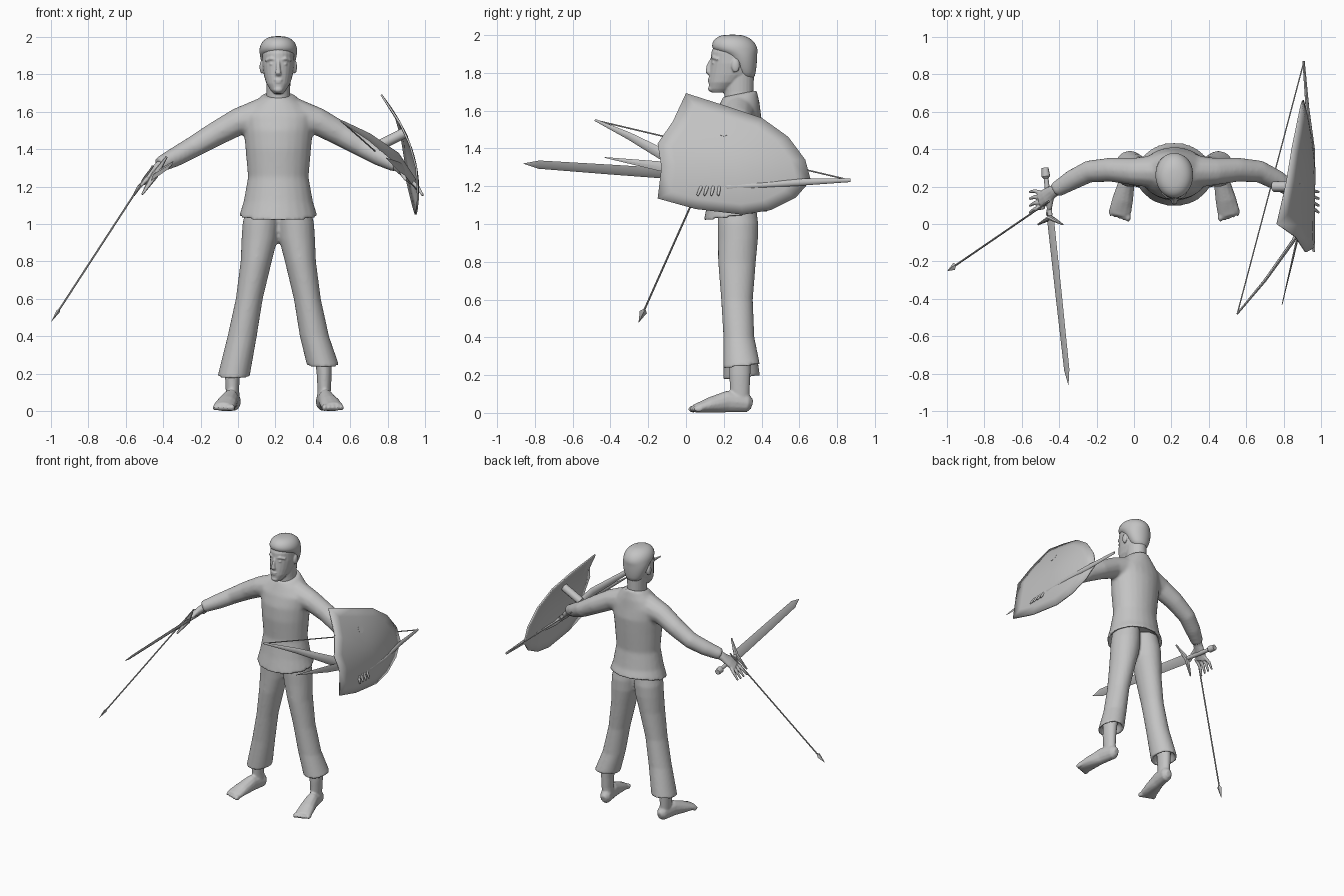
import bpy, bmesh, math
from mathutils import Vector

if "Cube" in bpy.data.objects:
    bpy.data.objects.remove(bpy.data.objects["Cube"])

MID = 0.215  # the figure's own centre line in x

grey = bpy.data.materials.new("plain_grey")
grey.use_nodes = True
grey.diffuse_color = (0.55, 0.55, 0.55, 1)
grey.node_tree.nodes["Principled BSDF"].inputs["Base Color"].default_value = (0.55, 0.55, 0.55, 1)


def skin(bm, rings):
    """Join rings of points into a closed tube."""
    rows = [[bm.verts.new(p) for p in ring] for ring in rings]
    n = len(rows[0])
    for a, b in zip(rows, rows[1:]):
        for i in range(n):
            bm.faces.new((a[i], a[(i + 1) % n], b[(i + 1) % n], b[i]))
    bm.faces.new(rows[0][::-1])
    bm.faces.new(rows[-1])


def circle(n):
    return [(math.cos(math.tau * i / n), math.sin(math.tau * i / n)) for i in range(n)]


def stack(bm, rows, flip=False, n=24):
    """Horizontal ellipses: (z, x, y, rx, ry, optional tilt toward the back)."""
    rings = []
    for z, x, y, rx, ry, *tilt in rows:
        x = 2 * MID - x if flip else x
        t = tilt[0] if tilt else 0
        rings.append([(x + c * rx, y + s * ry, z + t * s * ry) for c, s in circle(n)])
    skin(bm, rings)


def tube(bm, rows, hint=(1, 0, 0), flip=False, n=12):
    """Ellipses across a path: (x, y, z, radius along hint, other radius)."""
    pts = [Vector((2 * MID - r[0] if flip else r[0], r[1], r[2])) for r in rows]
    rings = []
    for i, p in enumerate(pts):
        t = (pts[min(i + 1, len(pts) - 1)] - pts[max(i - 1, 0)]).normalized()
        a = Vector(hint)
        a = (a - a.dot(t) * t).normalized()
        b = t.cross(a)
        rings.append([p + a * c * rows[i][3] + b * s * rows[i][4] for c, s in circle(n)])
    skin(bm, rings)


def ball(bm, pos, size):
    made = bmesh.ops.create_uvsphere(bm, u_segments=16, v_segments=10, radius=1)["verts"]
    for v in made:
        v.co = Vector(pos) + Vector([a * b for a, b in zip(v.co, size)])


def finish(name, bm, voxel=0, subdiv=0, smooth=3, angle=None):
    bmesh.ops.recalc_face_normals(bm, faces=bm.faces)
    me = bpy.data.meshes.new(name)
    bm.to_mesh(me)
    bm.free()
    me.materials.append(grey)
    ob = bpy.data.objects.new(name, me)
    bpy.context.collection.objects.link(ob)
    if angle is None:
        for p in me.polygons:
            p.use_smooth = True
    else:
        bpy.ops.object.select_all(action="DESELECT")
        bpy.context.view_layer.objects.active = ob
        ob.select_set(True)
        bpy.ops.object.shade_smooth_by_angle(angle=math.radians(angle))
    if voxel:
        m = ob.modifiers.new("blend", "REMESH")
        m.mode, m.voxel_size, m.use_smooth_shade = "VOXEL", voxel, True
        m = ob.modifiers.new("soften", "SMOOTH")
        m.factor, m.iterations = 0.5, smooth
    if subdiv:
        ob.modifiers.new("round", "SUBSURF").levels = subdiv
        ob.modifiers["round"].render_levels = subdiv
    return ob


# Shirt: hollow hem, torso, collar and both sleeves blended together
bm = bmesh.new()
stack(bm, [(1.11, MID, .265, .15, .12), (1.04, MID, .265, .195, .16, .15),
           (1.04, MID, .265, .21, .172, .15), (1.12, MID, .265, .185, .15),
           (1.25, MID, .265, .162, .13), (1.4, MID, .265, .175, .14),
           (1.5, MID, .27, .185, .14), (1.58, MID, .275, .195, .122),
           (1.64, MID, .285, .14, .105), (1.69, MID, .285, .083, .09, .2)])
for flip in (False, True):
    tube(bm, [(.12, .28, 1.57, .09, .1), (0, .28, 1.545, .074, .074),
              (-.12, .29, 1.48, .066, .066), (-.24, .28, 1.41, .06, .058),
              (-.33, .235, 1.36, .055, .053), (-.42, .18, 1.315, .042, .042)], (0, 1, 0), flip)
finish("shirt", bm, voxel=.011, smooth=6)

# Trousers with flared, hollow cuffs
bm = bmesh.new()
for flip, hem in ((False, .185), (True, .245)):
    stack(bm, [(hem + .05, -.022, .295, .05, .06), (hem, -.024, .295, .074, .085, .1),
               (hem, -.024, .295, .086, .097, .1), (.4, .022, .28, .078, .082),
               (.6, .06, .27, .072, .084), (.8, .097, .27, .083, .1),
               (.92, .115, .275, .096, .106), (1.0, .122, .275, .098, .108),
               (1.1, .135, .27, .09, .1)], flip)
finish("trousers", bm, voxel=.01)

# Bare feet with ankles and toes
for flip, side in ((False, "right"), (True, "left")):
    bm = bmesh.new()
    tube(bm, [(-.02, .35, .045, .02, .025), (-.023, .325, .052, .04, .05),
              (-.04, .22, .06, .044, .058), (-.06, .13, .042, .056, .042),
              (-.073, .07, .028, .06, .028), (-.078, .045, .024, .05, .022)], (1, 0, 0), flip)
    stack(bm, [(.05, -.026, .29, .036, .045), (.12, -.03, .285, .036, .052),
               (.2, -.03, .285, .04, .056), (.34, -.02, .285, .048, .058)], flip)
    for i in range(5):
        x = -.032 - .023 * i
        ball(bm, (2 * MID - x if flip else x, .038 + .007 * i, .02),
             (.016 - .0015 * i, .026, .019 - .001 * i))
    finish(side + "_foot", bm, voxel=.007)

# Hands with spread fingers
for flip, side in ((False, "right"), (True, "left")):
    bm = bmesh.new()
    tube(bm, [(-.38, .205, 1.335, .034, .034), (-.43, .175, 1.3, .034, .026),
              (-.47, .145, 1.26, .046, .022), (-.5, .125, 1.225, .044, .018)], (0, 1, 0), flip)
    for i in range(4):
        y = .09 + .024 * i
        tube(bm, [(-.48, y, 1.245, .012, .012), (-.53, y - .01 + .008 * i, 1.195, .011, .011),
                  (-.558, y - .03 + .013 * i, 1.15, .007, .007)], (0, 1, 0), flip, 8)
    tube(bm, [(-.44, .15, 1.29, .016, .016), (-.45, .09, 1.265, .014, .014),
              (-.465, .045, 1.235, .008, .008)], (1, 0, 0), flip, 8)
    finish(side + "_hand", bm, voxel=.005, smooth=2)

# Head, neck and face
bm = bmesh.new()
stack(bm, [(1.6, MID, .285, .07, .08), (1.7, MID, .28, .063, .078), (1.8, MID, .28, .066, .08)])
stack(bm, [(1.695, MID, .175, .025, .04), (1.715, MID, .185, .042, .064),
           (1.75, MID, .21, .064, .09), (1.79, MID, .235, .076, .112),
           (1.85, MID, .25, .086, .12), (1.91, MID, .25, .086, .116),
           (1.96, MID, .25, .065, .095)])
tube(bm, [(MID, .14, 1.872, .009, .012), (MID, .122, 1.835, .011, .014),
          (MID, .116, 1.805, .017, .013), (MID, .128, 1.793, .014, .01)])
for z, w in ((1.768, .025), (1.756, .021)):
    ball(bm, (MID, .128, z), (w, .013, .007))
ball(bm, (MID, .136, 1.717), (.026, .02, .018))
for s in (-1, 1):
    tube(bm, [(MID + s * .012, .139, 1.876, .007, .007), (MID + s * .038, .143, 1.883, .009, .009),
              (MID + s * .066, .17, 1.872, .007, .007)], (0, 0, 1))
    ball(bm, (MID + s * .034, .15, 1.853), (.014, .014, .008))
    ball(bm, (MID + s * .088, .262, 1.838), (.012, .022, .036))
finish("head", bm, voxel=.005, smooth=2)

# Short hair: nape, sides and a fringe that stands off the forehead
bm = bmesh.new()
stack(bm, [(1.765, MID, .325, .045, .035), (1.8, MID, .315, .07, .055),
           (1.86, MID, .303, .092, .074), (1.9, MID, .285, .099, .092),
           (1.915, MID, .265, .101, .116), (1.94, MID, .255, .102, .122),
           (1.97, MID, .25, .09, .108), (1.992, MID, .245, .066, .08),
           (2.003, MID, .245, .03, .04)])
finish("hair", bm, subdiv=1)

# Sword: diamond blade, swept guard, grip and pommel
edge = Vector((.13, 0, .2)).normalized()
pommel, tip = Vector((-.475, .3, 1.24)), Vector((-.35, -.86, 1.32))


def along(f, a, b):
    return (*pommel.lerp(tip, f), a, b)


bm = bmesh.new()
tube(bm, [along(.23, .034, .009), along(.6, .031, .008), along(.93, .026, .006),
          along(1, .001, .001)], edge, n=4)
finish("sword_blade", bm, angle=30)
bm = bmesh.new()
hub = pommel.lerp(tip, .23)
tube(bm, [(*(hub + edge * d + Vector((0, -abs(d) * .3, 0))), .014 - abs(d) * .08, .02 - abs(d) * .12)
          for d in (-.12, -.06, 0, .06, .12)], (0, 1, 0), n=8)
finish("sword_guard", bm, angle=40)
bm = bmesh.new()
tube(bm, [along(.22, .014, .012), along(.12, .016, .014), along(.05, .013, .012),
          along(.04, .024, .022), along(.0, .02, .018)], edge)
finish("sword_grip", bm, angle=40)

# Arrow held in the right hand, pointing down
bm = bmesh.new()
head, tail = Vector((-.995, -.25, .48)), Vector((-.455, .12, 1.31))
tube(bm, [(*tail, .005, .005), (*head.lerp(tail, .06), .005, .005)], n=8)
tube(bm, [(*head.lerp(tail, f), r, r * .5) for f, r in ((.085, .004), (.065, .02), (0, .001))],
     (0, 1, 0), n=4)
finish("arrow", bm, angle=30)

# Shield: leaning curved plate with a pointed rear end
outline = [(0, 1.69), (.22, 1.62), (.4, 1.56), (.54, 1.46), (.63, 1.34), (.66, 1.23),
           (.58, 1.14), (.45, 1.075), (.3, 1.05), (.05, 1.08), (-.15, 1.135),
           (-.13, 1.3), (-.15, 1.425), (-.07, 1.54)]
bm = bmesh.new()


def on_shield(f, y, z):
    y, z = .25 + f * (y - .25), 1.33 + f * (z - 1.33)
    return (.962 - .76 * (z - 1.18) ** 2 - .35 * max(0, y - .25) ** 2, y, z)


rows = [[bm.verts.new(on_shield(k / 5, *p)) for p in outline] for k in range(1, 6)]
hub = bm.verts.new(on_shield(0, 0, 0))
for i in range(len(outline)):
    j = (i + 1) % len(outline)
    bm.faces.new((hub, rows[0][i], rows[0][j]))
    for a, b in zip(rows, rows[1:]):
        bm.faces.new((a[i], b[i], b[j], a[j]))
shield = finish("shield", bm, angle=30)
shield.modifiers.new("plate", "SOLIDIFY").thickness = .01
shield.modifiers["plate"].offset = 0

# Strap bar on the inside of the shield
bm = bmesh.new()
tube(bm, [(.745, .2, 1.415, .028, .028), (.895, .2, 1.49, .028, .028)], (0, 1, 0))
finish("shield_bar", bm, angle=40)

# Bow with string, and a short blade carried beside it
bm = bmesh.new()
tube(bm, [(.55, -.48, 1.55, .006, .005), (.7, -.3, 1.465, .02, .008), (.85, -.09, 1.35, .033, .01),
          (.935, .1, 1.23, .026, .012), (.957, .22, 1.195, .018, .012), (.955, .4, 1.205, .014, .01),
          (.925, .62, 1.222, .018, .01), (.905, .87, 1.232, .01, .006)], (0, 0, 1), n=8)
finish("bow", bm, angle=50)
bm = bmesh.new()
tube(bm, [(.552, -.475, 1.548, .004, .004), (.905, .86, 1.234, .004, .004)], (0, 0, 1), n=6)
finish("bow_string", bm, angle=50)
bm = bmesh.new()
tube(bm, [(.79, -.43, 1.352, .002, .002), (.86, -.13, 1.305, .026, .006),
          (.89, 0, 1.285, .026, .006), (.91, .22, 1.25, .014, .012)], (0, 0, 1), n=4)
finish("short_blade", bm, angle=30)
